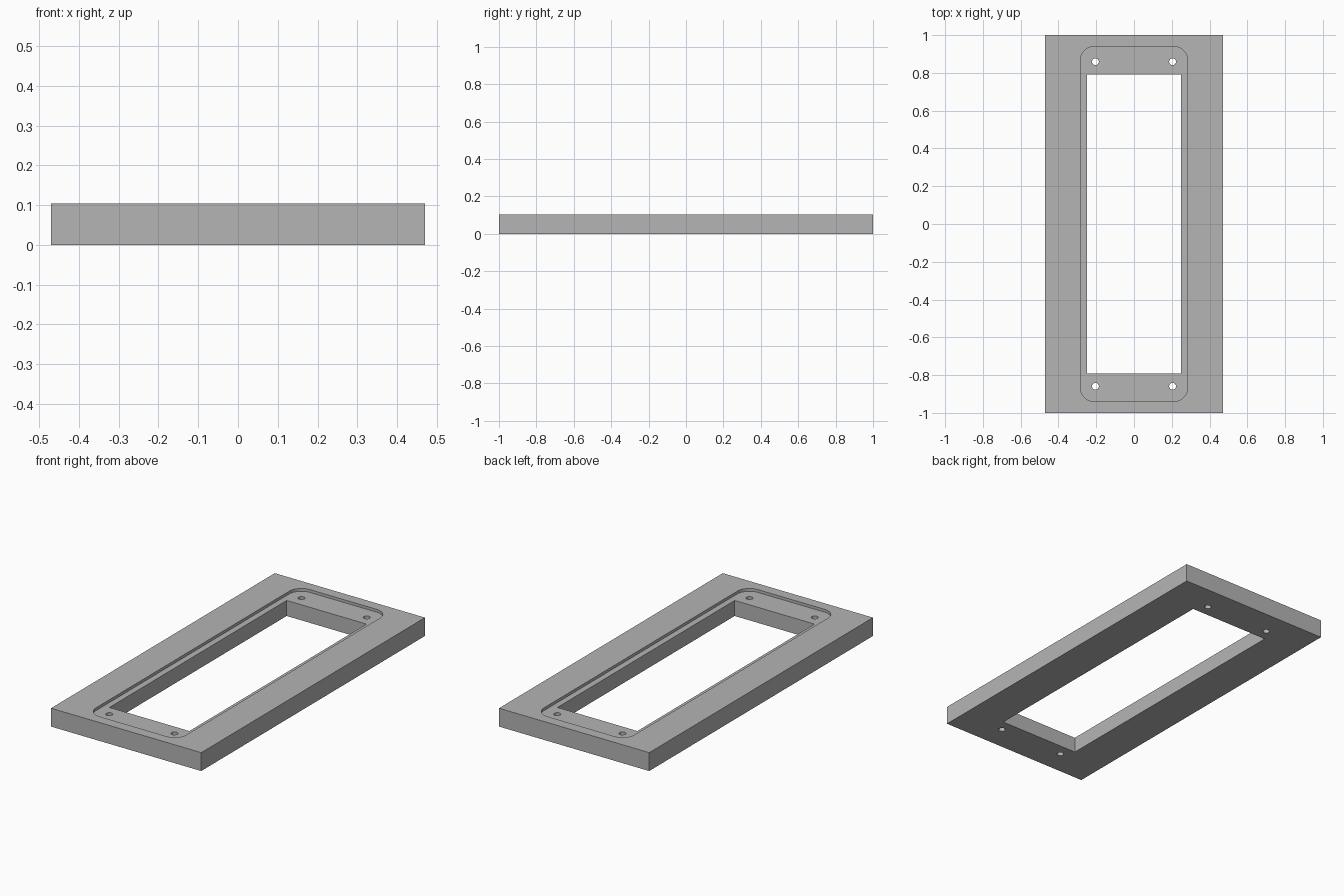
import bpy
import bmesh
from math import cos, sin, pi

default_cube = bpy.data.objects.get("Cube")
if default_cube:
    bpy.data.objects.remove(default_cube, do_unlink=True)

HEIGHT = 0.104
RECESS_DEPTH = 0.016

grey = bpy.data.materials.new("plain grey")
grey.use_nodes = True
grey.diffuse_color = (0.46, 0.46, 0.46, 1)
grey.node_tree.nodes["Principled BSDF"].inputs["Base Color"].default_value = grey.diffuse_color


def prism(name, outline, bottom, top):
    """Extrude a closed outline between two heights."""
    bm = bmesh.new()
    face = bm.faces.new([bm.verts.new((x, y, bottom)) for x, y in outline])
    extruded = bmesh.ops.extrude_face_region(bm, geom=[face])["geom"]
    moved = [v for v in extruded if isinstance(v, bmesh.types.BMVert)]
    bmesh.ops.translate(bm, verts=moved, vec=(0, 0, top - bottom))
    bmesh.ops.recalc_face_normals(bm, faces=bm.faces)
    mesh = bpy.data.meshes.new(name)
    bm.to_mesh(mesh)
    bm.free()
    mesh.materials.append(grey)
    obj = bpy.data.objects.new(name, mesh)
    bpy.context.collection.objects.link(obj)
    return obj


def rectangle(hx, hy):
    return [(-hx, -hy), (hx, -hy), (hx, hy), (-hx, hy)]


def arc(cx, cy, radius, start, sweep, steps):
    return [(cx + radius * cos(start + sweep * i / steps),
             cy + radius * sin(start + sweep * i / steps)) for i in range(steps + 1)]


def rounded_rectangle(hx, hy, radius, steps=10):
    points = []
    for quarter, (sx, sy) in enumerate([(1, 1), (-1, 1), (-1, -1), (1, -1)]):
        points += arc(sx * (hx - radius), sy * (hy - radius), radius,
                      quarter * pi / 2, pi / 2, steps)
    return points


def cut(target, cutter):
    cutter.hide_render = True
    modifier = target.modifiers.new(cutter.name, "BOOLEAN")
    modifier.operation = "DIFFERENCE"
    modifier.solver = "EXACT"
    modifier.object = cutter
    bpy.context.view_layer.objects.active = target
    bpy.ops.object.modifier_apply(modifier=modifier.name)
    bpy.data.objects.remove(cutter, do_unlink=True)


# Rectangular slab
frame = prism("frame", rectangle(0.47, 1.0), 0, HEIGHT)

# Shallow rounded recess in the top
cut(frame, prism("recess_cutter", rounded_rectangle(0.284, 0.94, 0.075),
                 HEIGHT - RECESS_DEPTH, HEIGHT + 0.1))

# Window through the middle
cut(frame, prism("opening_cutter", rectangle(0.25, 0.792), -0.1, HEIGHT + 0.1))

# Four screw holes at the recess corners
for sx in (-1, 1):
    for sy in (-1, 1):
        hole = arc(sx * 0.204, sy * 0.859, 0.018, 0, 2 * pi, 24)[:-1]
        cut(frame, prism("screw_hole_cutter", hole, -0.1, HEIGHT + 0.1))

# Smooth the round walls while keeping every edge crisp
bpy.ops.object.select_all(action="DESELECT")
frame.select_set(True)
bpy.context.view_layer.objects.active = frame
bpy.ops.object.shade_smooth_by_angle()
